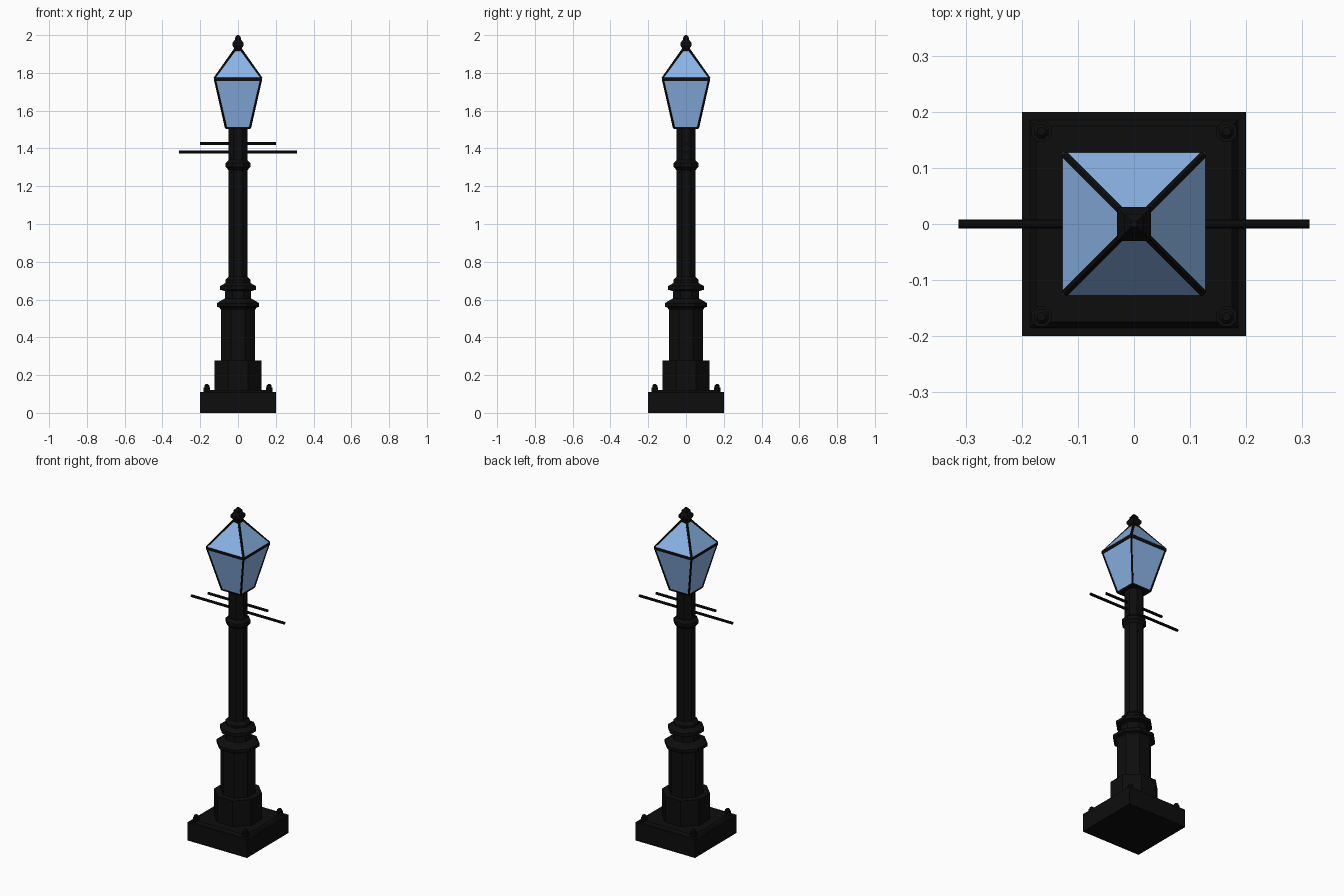
import bpy, bmesh, math
from mathutils import Vector

if "Cube" in bpy.data.objects:
    bpy.data.objects.remove(bpy.data.objects["Cube"])


def material(name, rgb):
    m = bpy.data.materials.new(name)
    m.diffuse_color = (*rgb, 1)
    m.use_nodes = True
    m.node_tree.nodes["Principled BSDF"].inputs["Base Color"].default_value = m.diffuse_color
    return m


IRON = material("black iron", (0.004, 0.004, 0.004))
GLASS = material("blue glass", (0.26, 0.46, 0.80))


def loft(name, profile, sides, mat, at=(0, 0), caps=True):
    """Stack of polygon rings; profile = (half width across flats, z)."""
    bm = bmesh.new()
    rings = []
    for half, z in profile:
        r = half / math.cos(math.pi / sides)
        rings.append([bm.verts.new((at[0] + r * math.cos((i + .5) * math.tau / sides),
                                    at[1] + r * math.sin((i + .5) * math.tau / sides), z))
                      for i in range(sides)])
    for a, b in zip(rings, rings[1:]):
        for i in range(sides):
            j = (i + 1) % sides
            bm.faces.new((a[i], a[j], b[j], b[i]))
    if caps:
        bm.faces.new(rings[0][::-1])
        bm.faces.new(rings[-1])
    return finish(name, bm, mat)


def finish(name, bm, mat):
    me = bpy.data.meshes.new(name)
    bm.to_mesh(me)
    bm.free()
    me.materials.append(mat)
    ob = bpy.data.objects.new(name, me)
    bpy.context.collection.objects.link(ob)
    return ob


def bar(name, p, q, radius, sides=8):
    """Straight rod between two points."""
    p, q = Vector(p), Vector(q)
    bm = bmesh.new()
    bmesh.ops.create_cone(bm, cap_ends=True, segments=sides, radius1=radius,
                          radius2=radius, depth=(q - p).length)
    ob = finish(name, bm, IRON)
    ob.rotation_mode = 'QUATERNION'
    ob.rotation_quaternion = (q - p).to_track_quat('Z', 'Y')
    ob.location = (p + q) / 2
    return ob


# Square foot with a shallow raised step
loft("foot", [(.2, 0), (.2, .11), (.185, .11), (.175, .122)], 4, IRON)

# Bolts on the foot corners
for sx in (-1, 1):
    for sy in (-1, 1):
        loft("foot_bolt", [(.018, .11), (.018, .135), (.013, .135), (.013, .146), (.007, .152)],
             8, IRON, (sx * .165, sy * .165))

# Octagonal pedestal
loft("plinth", [(.125, .12), (.125, .278)], 8, IRON)
loft("pedestal", [(.09, .27), (.09, .545), (.098, .557), (.112, .562), (.112, .58),
                  (.098, .59), (.07, .605), (.07, .645), (.095, .652), (.095, .672),
                  (.075, .682), (.066, .69), (.066, .704), (.05, .722)], 8, IRON)

# Column with a collar
loft("column", [(.05, .70), (.05, 1.285), (.065, 1.302), (.065, 1.322),
                (.05, 1.338), (.05, 1.51)], 8, IRON)

# Ladder rests
bar("long_cross_bar", (-.313, 0, 1.38), (.313, 0, 1.38), .008)
bar("short_cross_bar", (-.2, 0, 1.425), (.2, 0, 1.425), .008)

# Lantern: floor, glass walls, rim, glass roof
loft("lantern_floor", [(.066, 1.504), (.068, 1.514)], 4, IRON)
loft("glass_walls", [(.066, 1.512), (.124, 1.762)], 4, GLASS, caps=False)
loft("lantern_rim", [(.126, 1.758), (.127, 1.775)], 4, IRON)
loft("glass_roof", [(.127, 1.776), (.018, 1.925)], 4, GLASS, caps=False)

# Lantern frame bars along the corners
for sx in (-1, 1):
    for sy in (-1, 1):
        bar("wall_frame_bar", (sx * .064, sy * .064, 1.51), (sx * .122, sy * .122, 1.765), .006, 6)
        bar("roof_frame_bar", (sx * .122, sy * .122, 1.772), (sx * .018, sy * .018, 1.92), .008, 6)

# Finial
loft("finial", [(.024, 1.908), (.024, 1.925), (.02, 1.93), (.03, 1.945), (.03, 1.958),
                (.017, 1.975), (.017, 1.985), (.005, 2.0)], 4, IRON)
